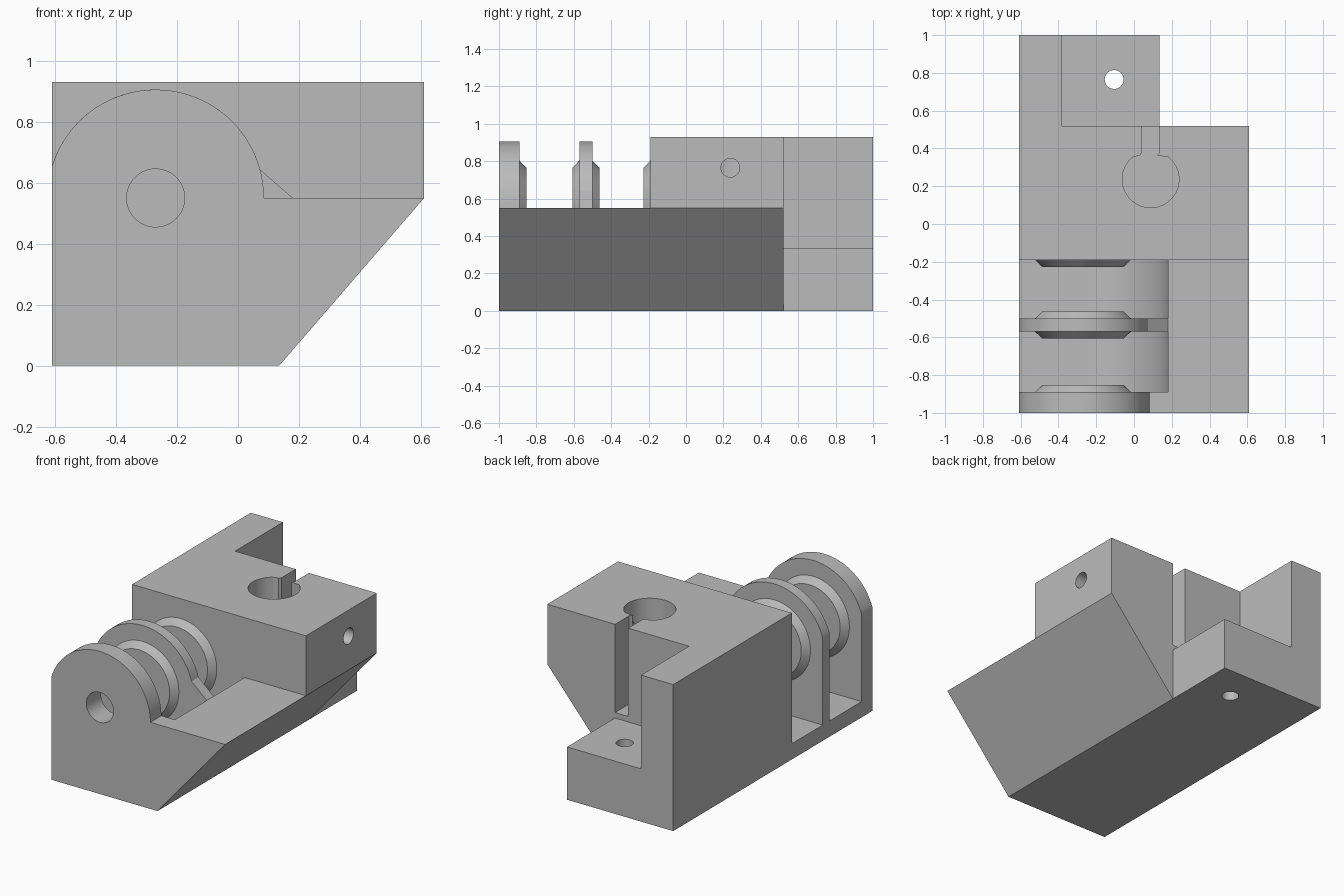
import bpy, bmesh
from math import cos, sin, acos, radians, degrees
from mathutils import Vector

if "Cube" in bpy.data.objects:
    bpy.data.objects.remove(bpy.data.objects["Cube"])

grey = bpy.data.materials.new("plain grey")
grey.use_nodes = True
grey.diffuse_color = (0.5, 0.5, 0.5, 1)
grey.node_tree.nodes["Principled BSDF"].inputs["Base Color"].default_value = (0.5, 0.5, 0.5, 1)

LEFT, RIGHT, FOOT = -0.61, 0.61, 0.135   # side walls and right edge of the underside
TOP, DECK, LEDGE = 0.93, 0.55, 0.335     # heights
BLOCK_Y, REAR_Y = -0.19, 0.52            # front and back of the tall block
PIN_X, PIN_Z = -0.27, 0.55               # pin axis
LUG_R, POCKET_R = 0.355, 0.45


def arc(cx, cy, r, a, b, n=40):
    """Points on an arc from angle a to b in degrees."""
    steps = [radians(a + (b - a) * i / n) for i in range(n + 1)]
    return [(cx + r * cos(t), cy + r * sin(t)) for t in steps]


def circle(cx, cy, r, n=64):
    return arc(cx, cy, r, 0, 360, n)[:-1]


def loft(name, axis, start, end, profile, end_profile=None):
    """Solid between a profile at start and one at end along an axis."""
    place = {"x": lambda p, d: Vector((d, p[0], p[1])),
             "y": lambda p, d: Vector((p[0], d, p[1])),
             "z": lambda p, d: Vector((p[0], p[1], d))}[axis]
    bm = bmesh.new()
    a = [bm.verts.new(place(p, start)) for p in profile]
    b = [bm.verts.new(place(p, end)) for p in (end_profile or profile)]
    bm.faces.new(a)
    bm.faces.new(b[::-1])
    for i in range(len(a)):
        j = (i + 1) % len(a)
        bm.faces.new((a[i], b[i], b[j], a[j]))
    bmesh.ops.recalc_face_normals(bm, faces=bm.faces)
    mesh = bpy.data.meshes.new(name)
    bm.to_mesh(mesh)
    bm.free()
    mesh.materials.append(grey)
    obj = bpy.data.objects.new(name, mesh)
    bpy.context.collection.objects.link(obj)
    return obj


def combine(target, tool, operation):
    """Merge or cut the tool into the target and discard the tool."""
    mod = target.modifiers.new("combine", "BOOLEAN")
    mod.operation, mod.solver, mod.object = operation, "EXACT", tool
    bpy.context.view_layer.objects.active = target
    bpy.ops.object.modifier_apply(modifier=mod.name)
    bpy.data.objects.remove(tool)


# Cross-sections that share the sloping underside
base = [(LEFT, 0), (FOOT, 0), (RIGHT, DECK)]
lug_end = 180 - degrees(acos((PIN_X - LEFT) / LUG_R))
front_lug = base + arc(PIN_X, PIN_Z, LUG_R, 0, lug_end)
middle_lug = base + [(PIN_X + POCKET_R, DECK)] + arc(PIN_X, PIN_Z, LUG_R, 15, lug_end)
pocket = base + arc(PIN_X, PIN_Z, POCKET_R, 0, -90) + [(LEFT, PIN_Z - POCKET_R)]
block = base + [(RIGHT, TOP), (LEFT, TOP)]
rear = [(LEFT, 0), (FOOT, 0), (FOOT, LEDGE), (-0.385, LEDGE), (-0.385, TOP), (LEFT, TOP)]

# Slices from front to back
body = loft("bracket_body", "y", BLOCK_Y, REAR_Y, block)
slices = [("pocket_rear", -0.50, BLOCK_Y, pocket),
          ("middle_lug", -0.57, -0.50, middle_lug),
          ("pocket_front", -0.89, -0.57, pocket),
          ("front_lug", -1.0, -0.89, front_lug),
          ("rear_wall", REAR_Y, 1.0, rear)]
for name, y0, y1, profile in slices:
    combine(body, loft(name, "y", y0, y1, profile), "UNION")

# Tapered bosses around the pin, sunk a little into their lugs
for y, side in ((-0.89, 1), (-0.57, -1), (-0.50, 1), (BLOCK_Y, -1)):
    boss = loft("boss", "y", y - side * 0.02, y + side * 0.037,
                circle(PIN_X, PIN_Z, 0.275), circle(PIN_X, PIN_Z, 0.215))
    combine(body, boss, "UNION")

# Blind pin hole
combine(body, loft("pin_hole", "y", -1.1, 0.35, circle(PIN_X, PIN_Z, 0.095)), "DIFFERENCE")

# Keyhole bore with a slot opening to the back
bore_x, bore_y = 0.088, 0.237
keyhole = arc(bore_x, bore_y, 0.15, 128, 412, 60)
keyhole += [(0.122, 0.362), (0.134, 0.378), (0.134, 0.56),
            (0.042, 0.56), (0.042, 0.378), (0.030, 0.362)]
combine(body, loft("keyhole", "z", 0.37, 1.1, keyhole), "DIFFERENCE")

# Set screw hole into the bore, and mounting hole through the ledge
combine(body, loft("screw_hole", "x", bore_x, 0.8, circle(bore_y, 0.765, 0.05, 48)), "DIFFERENCE")
combine(body, loft("mount_hole", "z", -0.1, 0.6, circle(-0.105, 0.765, 0.05, 48)), "DIFFERENCE")

# Smooth the round walls, keep the edges crisp
bpy.ops.object.select_all(action="DESELECT")
body.select_set(True)
bpy.context.view_layer.objects.active = body
bpy.ops.object.shade_smooth_by_angle(angle=radians(25))
